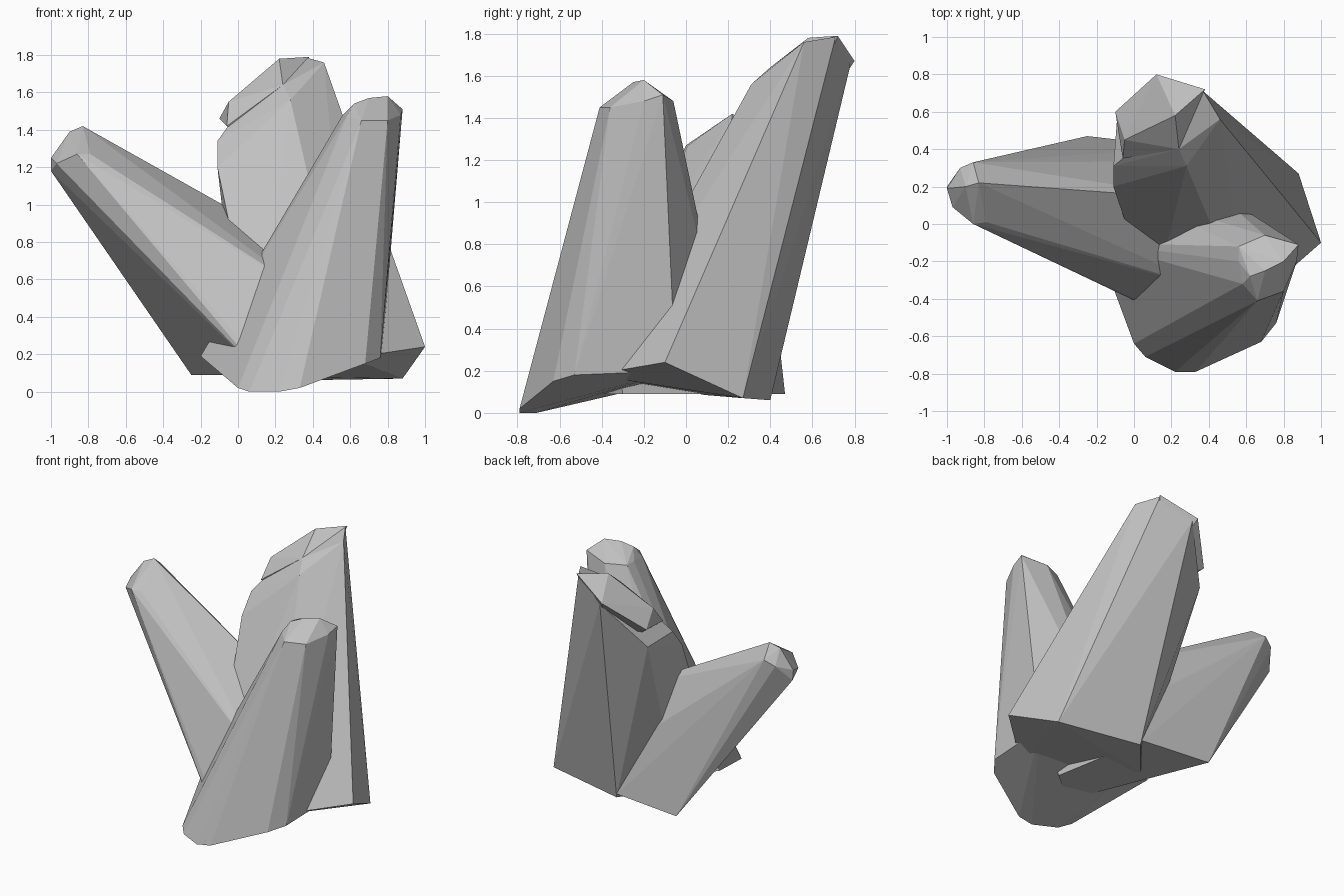
import bpy
import bmesh
import math
from mathutils import Vector

# Remove the default cube only
default_cube = bpy.data.objects.get("Cube")
if default_cube:
    bpy.data.objects.remove(default_cube, do_unlink=True)


def make_material(name, colour):
    """Create one flat colour for the viewport and for renders."""
    material = bpy.data.materials.new(name)
    material.use_nodes = True
    material.diffuse_color = colour
    shader = material.node_tree.nodes["Principled BSDF"]
    shader.inputs["Base Color"].default_value = colour
    shader.inputs["Roughness"].default_value = 0.8
    return material


def make_crystal(name, root_outline, tip_outline, material):
    """Stretch a convex, flat-faceted shard from its root outline to its tip."""
    mesh = bpy.data.meshes.new(name)
    crystal = bpy.data.objects.new(name, mesh)
    bpy.context.scene.collection.objects.link(crystal)

    bm = bmesh.new()
    for corner in root_outline + tip_outline:
        bm.verts.new(Vector(corner))
    hull = bmesh.ops.convex_hull(bm, input=bm.verts)

    # Drop corners swallowed by the hull, then merge nearly flat facets
    unused = [v for v in hull["geom_interior"] if isinstance(v, bmesh.types.BMVert)]
    bmesh.ops.delete(bm, geom=unused, context="VERTS")
    bmesh.ops.dissolve_limit(bm, angle_limit=math.radians(3),
                             verts=bm.verts, edges=bm.edges)
    bmesh.ops.recalc_face_normals(bm, faces=bm.faces)
    bm.to_mesh(mesh)
    bm.free()

    mesh.materials.append(material)
    for polygon in mesh.polygons:
        polygon.use_smooth = False
    return crystal


stone_grey = make_material("stone_grey", (0.53, 0.53, 0.53, 1))

# Front crystal, leaning to the model's left
make_crystal(
    "front_crystal",
    [(0, -.64, .02), (.06, -.71, 0), (.22, -.79, 0), (.33, -.79, .02),
     (.68, -.63, .15), (.76, -.53, .18), (.77, -.05, .2),
     (.4, .2, .25), (0, .15, .2), (-.2, -.1, .19)],
    [(.56, -.2, 1.48), (.58, -.32, 1.47), (.66, -.41, 1.45),
     (.8, -.36, 1.45), (.87, -.2, 1.48), (.88, -.11, 1.51),
     (.7, -.06, 1.48), (.56, -.12, 1.48),
     (.62, -.28, 1.54), (.7, -.25, 1.57), (.8, -.2, 1.58)],
    stone_grey)

# Side crystal, leaning strongly to the model's right
make_crystal(
    "side_crystal",
    [(-.25, .47, .09), (.13, -.47, .09), (.18, -.48, .09), (.4, -.3, .09),
     (.27, .41, .09), (.45, -.36, .48), (.4, .13, .73), (.26, .335, .42)],
    [(-1, .2, 1.18), (-1, .19, 1.25), (-.97, .09, 1.22),
     (-.86, 0, 1.27), (-.79, .01, 1.27), (-.83, .22, 1.42),
     (-.86, .33, 1.34), (-.93, .3, 1.3), (-.9, .2, 1.39)],
    stone_grey)

# Large rear crystal
make_crystal(
    "rear_crystal",
    [(1, -.1, .24), (.88, .27, .07), (.28, .4, .06),
     (.02, .09, .085), (.1, -.42, .2), (.6, -.45, .18)],
    [(.46, .56, 1.76), (.37, .71, 1.785), (.15, .78, 1.65),
     (.28, .31, 1.56), (.24, .4, 1.64), (-.06, .35, 1.41),
     (-.11, .2, 1.2), (-.11, .31, 1.34), (-.09, .57, 1.32)],
    stone_grey)

# Thin overgrowth capping the rear crystal
make_crystal(
    "rear_crystal_cap",
    [(.1, .45, 1.3), (.25, .55, 1.3)],
    [(-.1, .6, 1.46), (.12, .8, 1.67), (.38, .72, 1.79),
     (.22, .58, 1.78), (.24, .4, 1.64), (-.06, .35, 1.42),
     (-.05, .45, 1.55)],
    stone_grey)
